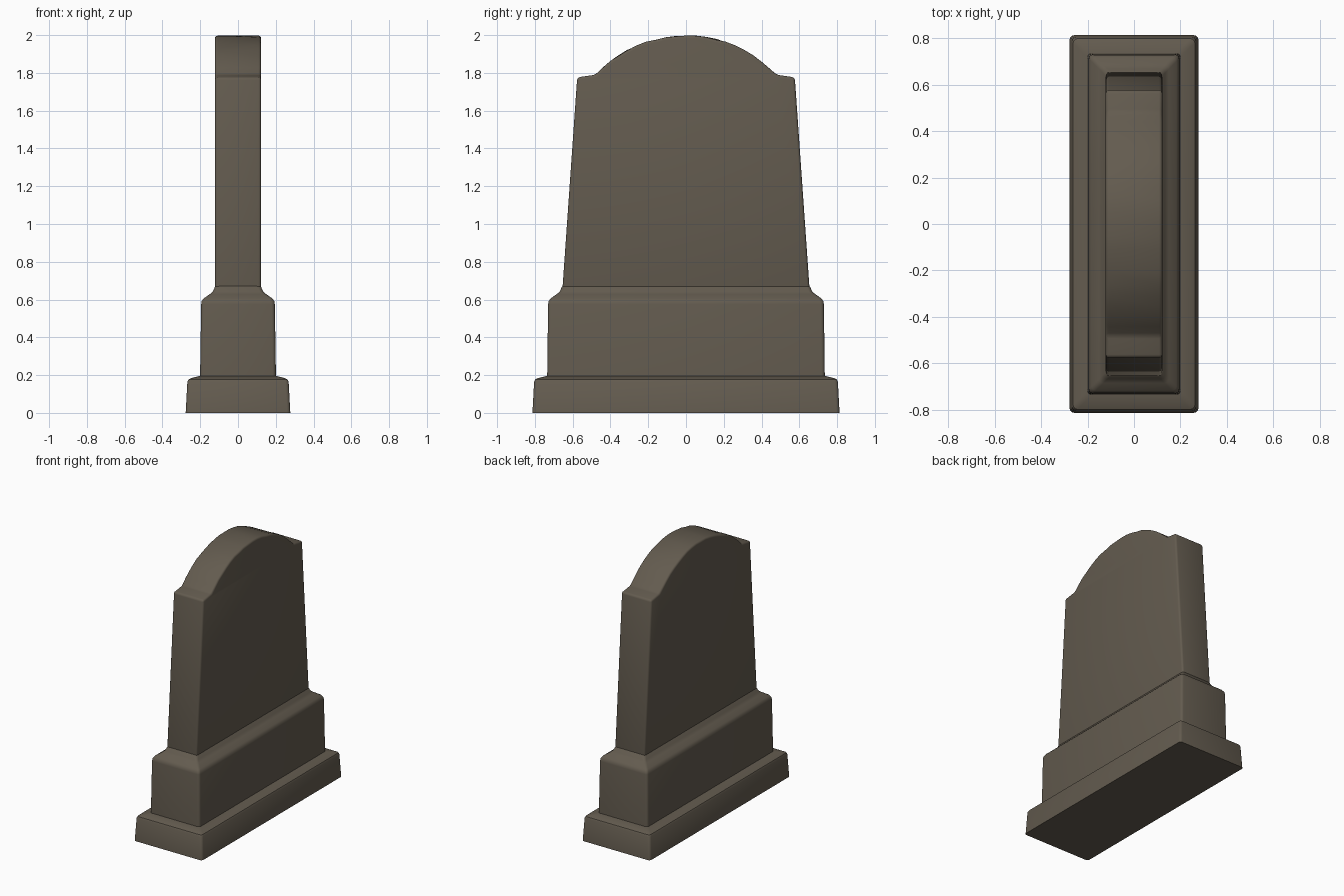
import bpy, bmesh, math, random

if "Cube" in bpy.data.objects:
    bpy.data.objects.remove(bpy.data.objects["Cube"])

random.seed(4)
stone = bpy.data.materials.new("weathered_stone")
stone.diffuse_color = (0.125, 0.105, 0.078, 1)
stone.use_nodes = True
stone.node_tree.nodes["Principled BSDF"].inputs["Base Color"].default_value = stone.diffuse_color


def finish(name, bm, bevel=0):
    bmesh.ops.recalc_face_normals(bm, faces=bm.faces)
    me = bpy.data.meshes.new(name)
    bm.to_mesh(me)
    bm.free()
    ob = bpy.data.objects.new(name, me)
    bpy.context.collection.objects.link(ob)
    me.materials.append(stone)
    bpy.ops.object.select_all(action='DESELECT')
    ob.select_set(True)
    bpy.context.view_layer.objects.active = ob
    if bevel:
        m = ob.modifiers.new("worn_edges", 'BEVEL')
        m.width = bevel
        m.segments = 3
        m.limit_method = 'ANGLE'
        m.angle_limit = math.radians(28)
        bpy.ops.object.modifier_apply(modifier=m.name)
    bpy.ops.object.shade_smooth_by_angle(angle=math.radians(35))
    return ob


def ring(bm, hx, hy, z, r=0.018):
    # rectangle with rounded corners
    vs = []
    for sx, sy, a0 in ((1, 1, 0), (-1, 1, 90), (-1, -1, 180), (1, -1, 270)):
        for k in range(4):
            a = math.radians(a0 + 30 * k)
            vs.append(bm.verts.new((sx * (hx - r) + r * math.cos(a),
                                    sy * (hy - r) + r * math.sin(a), z)))
    return vs


def stepped_block(name, levels):
    bm = bmesh.new()
    rings = [ring(bm, *lv) for lv in levels]
    n = len(rings[0])
    for a, b in zip(rings, rings[1:]):
        for i in range(n):
            j = (i + 1) % n
            bm.faces.new((a[i], a[j], b[j], b[i]))
    bm.faces.new(rings[0][::-1])
    bm.faces.new(rings[-1])
    return finish(name, bm)


# bottom step and plinth with sloped shoulders
stepped_block("base_step", [(.277, .813, 0), (.268, .804, .165), (.262, .798, .177),
                            (.248, .784, .184), (.20, .735, .196)])
stepped_block("plinth", [(.201, .735, .18), (.195, .730, .575), (.192, .727, .592),
                         (.182, .717, .606), (.150, .685, .628), (.133, .668, .642),
                         (.122, .657, .668), (.116, .651, .672)])

# tapered slab with shouldered arch and slightly worn edges
R, SEG = 0.654, 20
half = math.asin(0.48 / R)
arc = [(R * math.sin(half - 2 * half * i / SEG),
        2 - R + R * math.cos(half - 2 * half * i / SEG)) for i in range(SEG + 1)]
outline = [(-.656, .63), (.656, .63), (.576, 1.776), *arc, (-.576, 1.776)]
bm = bmesh.new()
sides = []
for x in (-.122, .122):
    vs = []
    for i, (y, z) in enumerate(outline):
        worn = 4 <= i <= SEG + 2
        dz = random.uniform(-.006, .001) if worn else 0
        vs.append(bm.verts.new((x, y, z + dz)))
    sides.append(vs)
a, b = sides
n = len(a)
for i in range(n):
    j = (i + 1) % n
    bm.faces.new((a[i], a[j], b[j], b[i]))
bm.faces.new(a[::-1])
bm.faces.new(b)
finish("headstone_slab", bm, 0.014)
